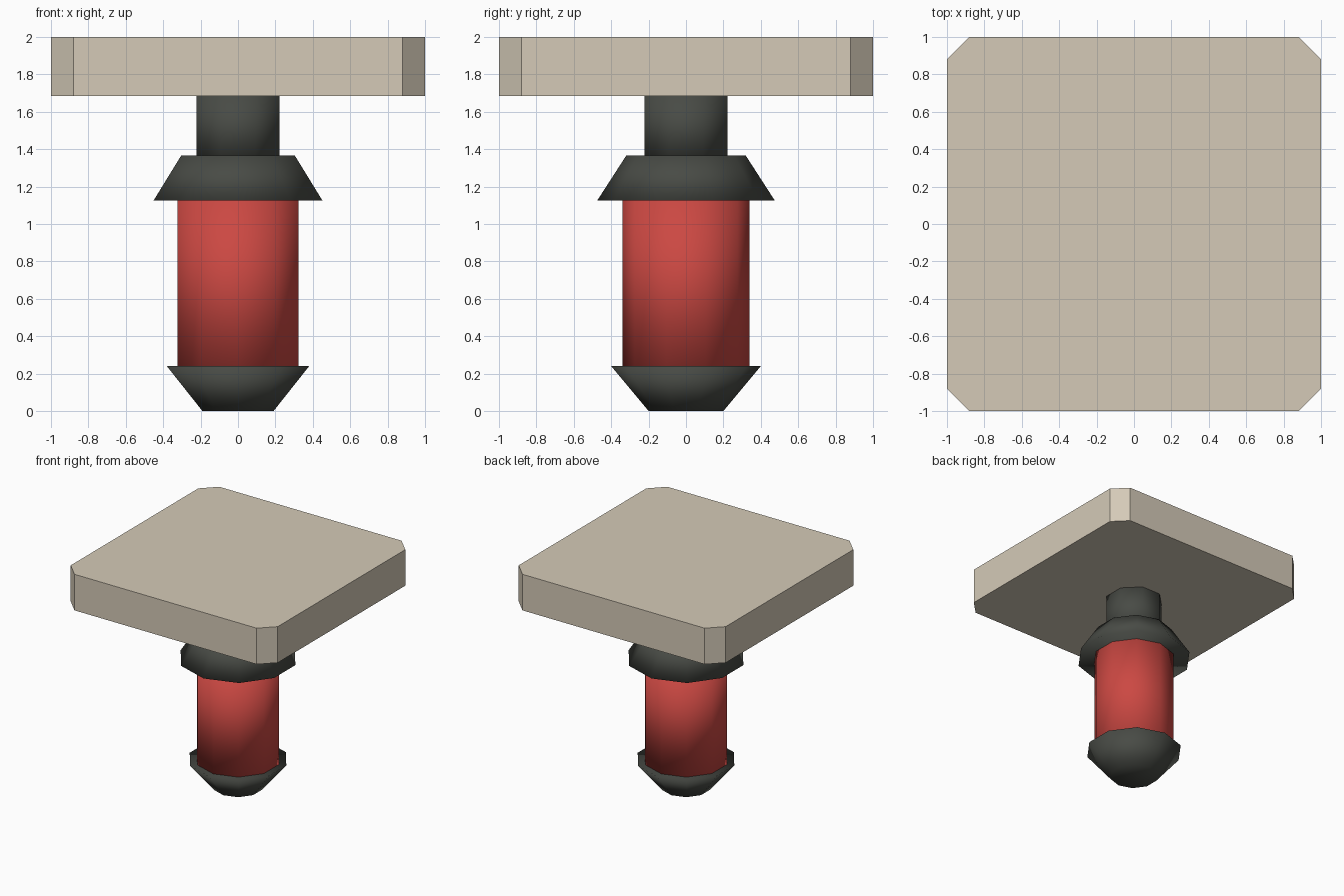
import bpy
from math import pi

if "Cube" in bpy.data.objects:
    bpy.data.objects.remove(bpy.data.objects["Cube"])


def material(name, rgb):
    m = bpy.data.materials.new(name)
    m.diffuse_color = (*rgb, 1)
    m.use_nodes = True
    m.node_tree.nodes["Principled BSDF"].inputs["Base Color"].default_value = m.diffuse_color
    return m


dark = material("dark_grey", (0.065, 0.07, 0.06))
red = material("red", (0.60, 0.065, 0.055))
beige = material("beige", (0.66, 0.59, 0.475))


def turned(name, sides, r1, r2, z1, z2, mat, turn=0):
    """Smooth-shaded capped cone or cylinder between two heights."""
    bpy.ops.mesh.primitive_cone_add(vertices=sides, radius1=r1, radius2=r2,
                                    depth=z2 - z1, location=(0, 0, (z1 + z2) / 2),
                                    rotation=(0, 0, turn))
    ob = bpy.context.object
    ob.name = name
    ob.data.materials.append(mat)
    bpy.ops.object.shade_smooth()
    return ob


# Stem parts, bottom to top
turned("bottom_cap", 10, 0.20, 0.40, 0, 0.24, dark)
turned("body", 10, 0.34, 0.34, 0.22, 1.14, red)
turned("collar", 10, 0.475, 0.32, 1.125, 1.365, dark)
turned("neck", 8, 0.24, 0.24, 1.35, 1.685, dark, pi / 8)

# Square plate with clipped corners
c = 0.88
outline = []
for sx, sy in ((1, 1), (-1, 1), (-1, -1), (1, -1)):
    pair = [(sx, sy * c), (sx * c, sy)]
    outline += pair if sx * sy > 0 else pair[::-1]
n = len(outline)
verts = [(x, y, z) for z in (1.685, 2.0) for x, y in outline]
faces = [tuple(reversed(range(n))), tuple(range(n, 2 * n))]
faces += [(i, (i + 1) % n, n + (i + 1) % n, n + i) for i in range(n)]
mesh = bpy.data.meshes.new("top_plate")
mesh.from_pydata(verts, [], faces)
mesh.materials.append(beige)
plate = bpy.data.objects.new("top_plate", mesh)
bpy.context.collection.objects.link(plate)
